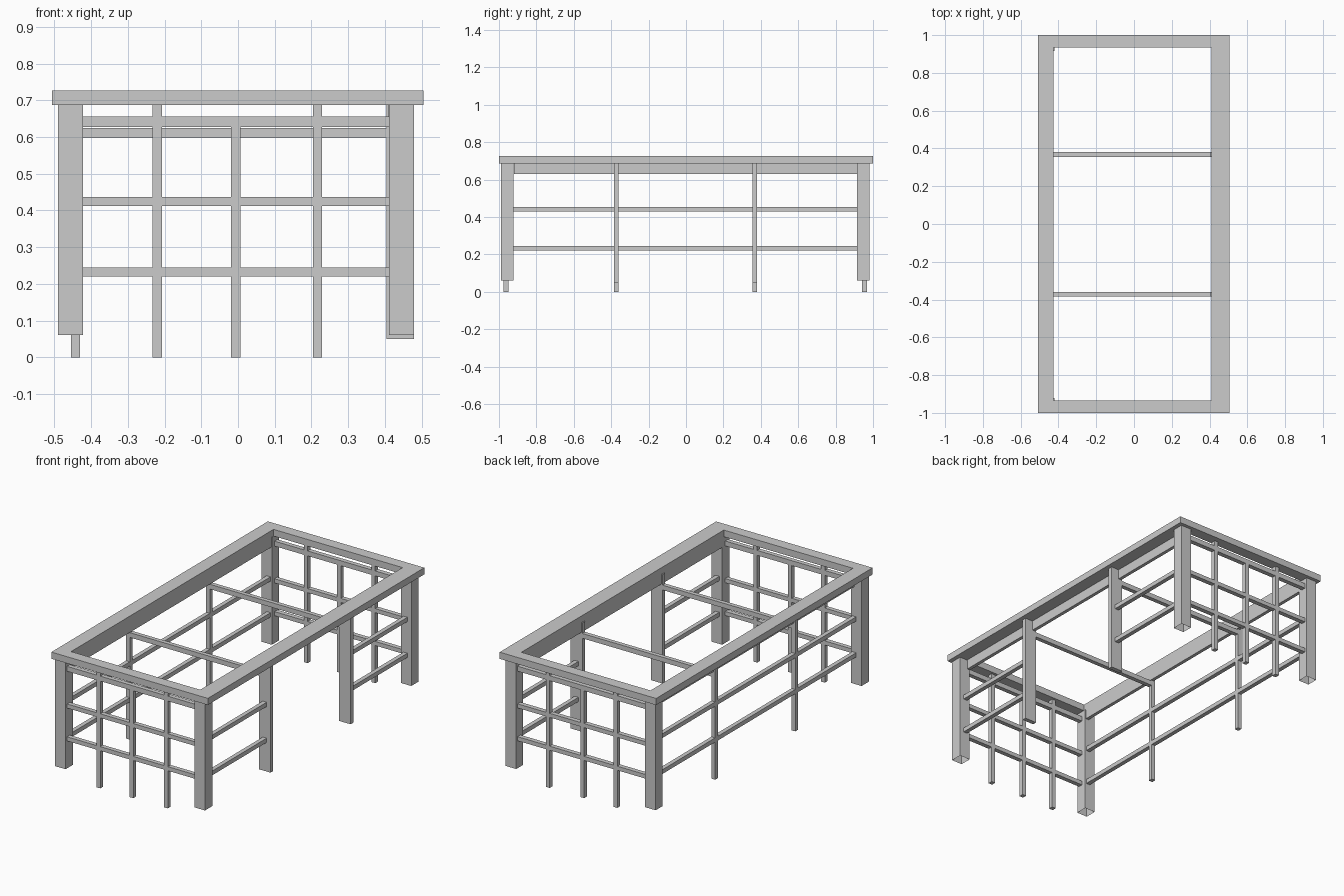
import bpy, bmesh

if "Cube" in bpy.data.objects:
    bpy.data.objects.remove(bpy.data.objects["Cube"])


def box(name, x, y, z, open_bottom=False):
    """Axis-aligned box from (min, max) ranges."""
    bm = bmesh.new()
    bmesh.ops.create_cube(bm, size=1)
    for v in bm.verts:
        v.co = [r[0] if c < 0 else r[1] for c, r in zip(v.co, (x, y, z))]
    bm.normal_update()
    if open_bottom:
        down = [f for f in bm.faces if f.normal.z < -0.9]
        bmesh.ops.delete(bm, geom=down, context='FACES_ONLY')
    me = bpy.data.meshes.new(name)
    bm.to_mesh(me)
    bm.free()
    ob = bpy.data.objects.new(name, me)
    bpy.context.collection.objects.link(ob)
    return ob


# Tabletop frame: one solid ring, outer and inner rectangle extruded down
def frame(name, outer, inner, z0, z1):
    def ring(x0, x1, y0, y1):
        return [(x0, y0), (x1, y0), (x1, y1), (x0, y1)]
    o, i = ring(*outer), ring(*inner)
    verts = [(x, y, z) for z in (z0, z1) for r in (o, i) for x, y in r]
    faces = []
    for a in range(4):
        b = (a + 1) % 4
        faces += [(a, a + 4, b + 4, b),            # underside
                  (a + 8, b + 8, b + 12, a + 12),  # top
                  (a, b, b + 8, a + 8),            # outside
                  (a + 4, a + 12, b + 12, b + 4)]  # inside
    me = bpy.data.meshes.new(name)
    me.from_pydata(verts, [], faces)
    bpy.context.collection.objects.link(bpy.data.objects.new(name, me))


frame("top_frame", (-0.507, 0.505, -1, 1), (-0.425, 0.41, -0.935, 0.935), 0.687, 0.726)

LEG_L, LEG_R = (-0.49, -0.422), (0.412, 0.48)
LEG_F, LEG_B = (-0.99, -0.922), (0.915, 0.98)
BAR_L, BAR_R = (-0.455, -0.43), (0.43, 0.455)
MID = {"front": (-0.385, -0.36), "back": (0.355, 0.38)}

# Corner legs, hollow underneath
for sx, x in (("left", LEG_L), ("right", LEG_R)):
    for sy, y in (("front", LEG_F), ("back", LEG_B)):
        box(f"{sy}_{sx}_leg", x, y, (0.06, 0.687), open_bottom=True)

# Aprons under the long sides
box("left_apron", (-0.445, -0.425), (-0.92, 0.915), (0.63, 0.687))
box("right_apron", (0.41, 0.43), (-0.92, 0.915), (0.63, 0.687))

# Intermediate supports: slim bars left, flat boards right, cross bars between
for s, y in MID.items():
    box(f"{s}_left_bar", BAR_L, y, (0, 0.687))
    box(f"{s}_right_board", (0.404, 0.48), y, (0.05, 0.687))
    box(f"{s}_cross_bar", (-0.43, 0.41), y, (0.597, 0.625))

# Side rails: full length left, middle bay left open on the right
for n, z in (("lower", (0.22, 0.245)), ("upper", (0.43, 0.455))):
    box(f"left_{n}_rail", BAR_L, (-0.922, 0.915), z)
    box(f"right_front_{n}_rail", BAR_R, (-0.922, -0.37), z)
    box(f"right_back_{n}_rail", BAR_R, (0.37, 0.915), z)

# End grilles: three rails and three uprights
for s, y in (("front", (-0.976, -0.95)), ("back", (0.94, 0.967))):
    for n, z in (("lower", (0.22, 0.244)), ("middle", (0.412, 0.436)), ("top", (0.627, 0.656))):
        box(f"{s}_{n}_rail", (-0.422, 0.412), y, z)
    for n, x, top in (("left", -0.22, 0.687), ("centre", -0.006, 0.63), ("right", 0.217, 0.687)):
        box(f"{s}_{n}_upright", (x - 0.0125, x + 0.0125), y, (0, top))
